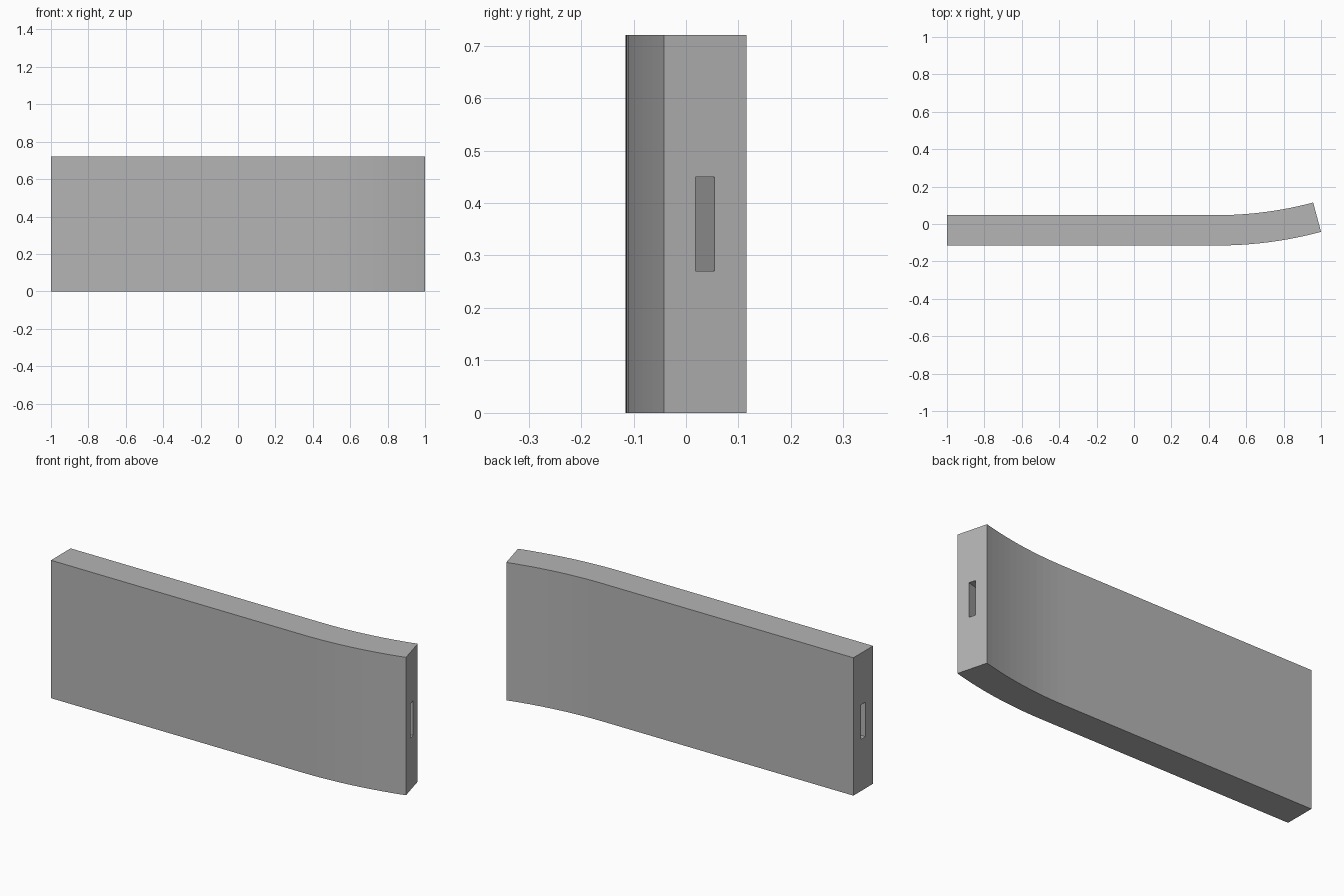
import bpy, bmesh
from math import radians, sin, cos
from mathutils import Vector, Matrix

cube = bpy.data.objects.get("Cube")
if cube:
    bpy.data.objects.remove(cube, do_unlink=True)

HEIGHT, THICK, FRONT = 0.72, 0.1625, -0.115
BEND, RADIUS, STEPS = radians(15), 2.14, 12
START = 1 - RADIUS * sin(BEND)

grey = bpy.data.materials.new("plain grey")
grey.use_nodes = True
grey.diffuse_color = (0.46, 0.46, 0.46, 1)
grey.node_tree.nodes["Principled BSDF"].inputs["Base Color"].default_value = grey.diffuse_color


def make_object(name, bm):
    bmesh.ops.recalc_face_normals(bm, faces=bm.faces)
    mesh = bpy.data.meshes.new(name)
    bm.to_mesh(mesh)
    bm.free()
    mesh.materials.append(grey)
    obj = bpy.data.objects.new(name, mesh)
    bpy.context.collection.objects.link(obj)
    return obj


def arc_point(angle, depth):
    """Point on the bend, at a depth behind the front face."""
    r = RADIUS - depth
    return Vector((START + r * sin(angle), FRONT + RADIUS - r * cos(angle), 0))


# Panel: straight run ending in a gentle bend, extruded upwards
angles = [BEND * i / STEPS for i in range(STEPS + 1)]
outline = [Vector((-1, FRONT, 0))]
outline += [arc_point(a, 0) for a in angles]
outline += [arc_point(a, THICK) for a in reversed(angles)]
outline += [Vector((-1, FRONT + THICK, 0))]
bm = bmesh.new()
base = bm.faces.new([bm.verts.new(p) for p in outline])
extruded = bmesh.ops.extrude_face_region(bm, geom=[base])["geom"]
bmesh.ops.translate(bm, vec=(0, 0, HEIGHT),
                    verts=[g for g in extruded if isinstance(g, bmesh.types.BMVert)])
panel = make_object("curved_panel", bm)


# Slots: a narrow upright pocket in the middle of each end
def cut_slot(name, centre, angle):
    bm = bmesh.new()
    place = (Matrix.Translation((centre.x, centre.y, HEIGHT / 2))
             @ Matrix.Rotation(angle, 4, "Z") @ Matrix.Diagonal((0.36, 0.0375, 0.18, 1)))
    bmesh.ops.create_cube(bm, size=1, matrix=place)
    cutter = make_object(name, bm)
    cutter.hide_render = True
    cutter.hide_viewport = True
    cut = panel.modifiers.new(name, "BOOLEAN")
    cut.operation, cut.solver, cut.object = "DIFFERENCE", "EXACT", cutter


cut_slot("left_slot_cutter", arc_point(BEND, THICK / 2), BEND)
cut_slot("right_slot_cutter", Vector((-1, FRONT + THICK / 2, 0)), 0)
